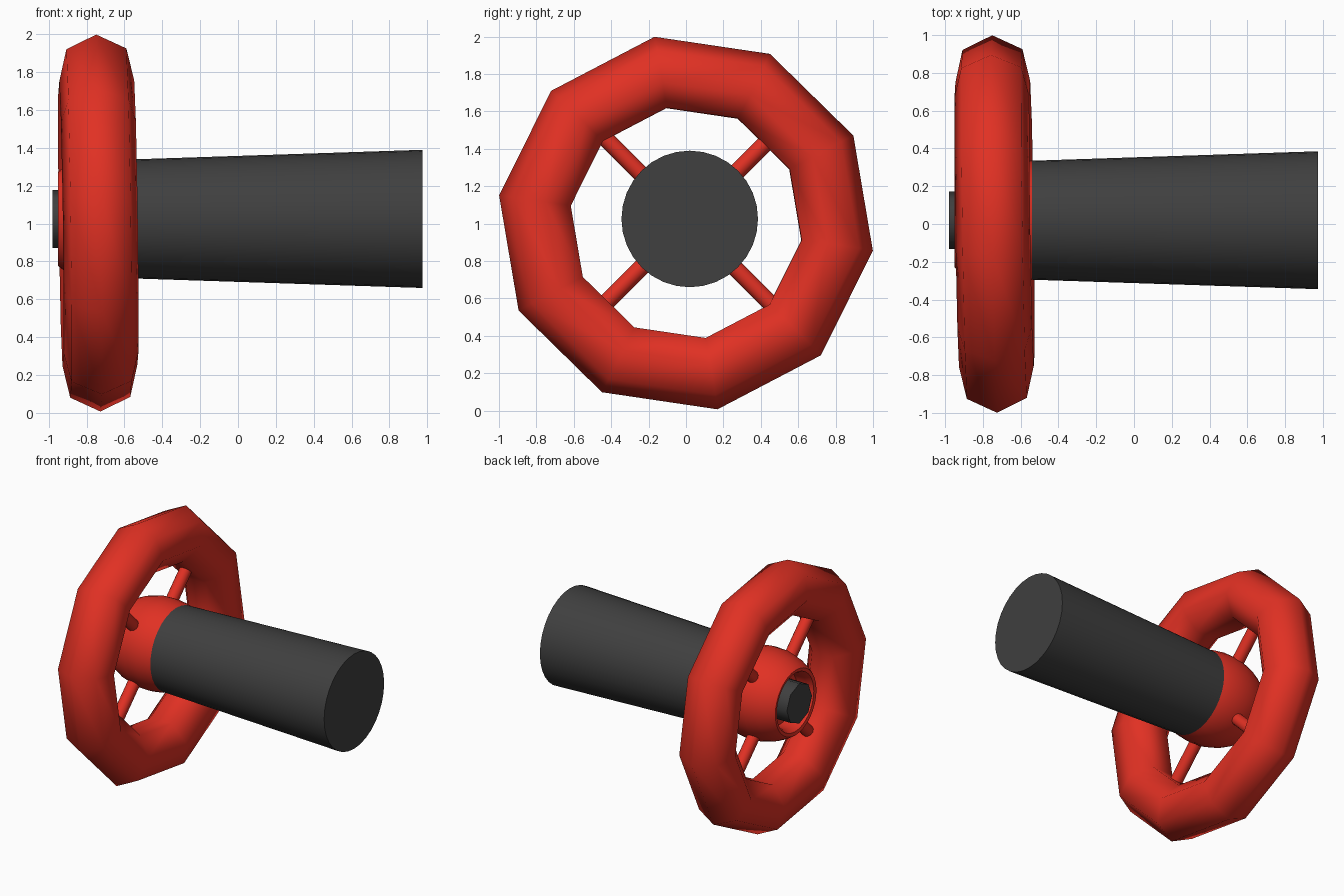
import bpy
from math import sin, cos, pi, radians
from mathutils import Matrix, Vector

if "Cube" in bpy.data.objects:
    bpy.data.objects.remove(bpy.data.objects["Cube"])

CENTRE = Vector((0, 0.02, 1.025))      # shaft axis runs along x through here


def material(name, rgb):
    m = bpy.data.materials.new(name)
    m.diffuse_color = (*rgb, 1)
    m.use_nodes = True
    m.node_tree.nodes["Principled BSDF"].inputs["Base Color"].default_value = m.diffuse_color
    return m


RED = material("red_paint", (0.75, 0.03, 0.017))
DARK = material("dark_rubber", (0.05, 0.05, 0.05))


def make(name, verts, faces, mat, angle):
    mesh = bpy.data.meshes.new(name)
    mesh.from_pydata(verts, [], faces)
    mesh.materials.append(mat)
    ob = bpy.data.objects.new(name, mesh)
    bpy.context.collection.objects.link(ob)
    bpy.ops.object.select_all(action='DESELECT')
    bpy.context.view_layer.objects.active = ob
    ob.select_set(True)
    bpy.ops.object.mode_set(mode='EDIT')
    bpy.ops.mesh.select_all(action='SELECT')
    bpy.ops.mesh.normals_make_consistent(inside=False)
    bpy.ops.object.mode_set(mode='OBJECT')
    bpy.ops.object.shade_smooth_by_angle(angle=radians(angle))
    return ob


def lathe(name, profile, sides, mat, centre=CENTRE, closed=False, phase=0, angle=40):
    """Turn (x, radius) points around the x axis."""
    verts, faces, n = [], [], len(profile)
    for i in range(sides):
        a = phase + 2 * pi * i / sides
        verts += [centre + Vector((x, r * cos(a), r * sin(a))) for x, r in profile]
    for i in range(sides):
        j = (i + 1) % sides
        for k in range(n if closed else n - 1):
            m = (k + 1) % n
            faces.append((i * n + k, j * n + k, j * n + m, i * n + m))
    if not closed:
        faces.append([i * n for i in range(sides)])
        faces.append([i * n + n - 1 for i in range(sides)])
    return make(name, verts, faces, mat, angle)


# Handwheel rim: ten segments with a seven-sided section, slightly tilted
section = [(0.203 * sin(2 * pi * k / 7), 0.807 + 0.203 * cos(2 * pi * k / 7)) for k in range(7)]
rim = lathe("wheel_rim", section, 10, RED, Vector(), True, radians(-8.4), 70)
rim.matrix_world = (Matrix.Translation((-0.738, 0, 1.003))
                    @ Matrix.Rotation(-0.0135, 4, 'Y') @ Matrix.Rotation(0.0145, 4, 'Z'))

# Barrel-shaped hub with an open recess on its outer end
lathe("hub", [(-0.5, 0.30), (-0.56, 0.322), (-0.65, 0.335), (-0.75, 0.332), (-0.85, 0.305),
              (-0.92, 0.272), (-0.95, 0.25), (-0.945, 0.225), (-0.9, 0.205), (-0.82, 0.2)],
      32, RED)

# Tapered shaft and the small axle end inside the hub recess
lathe("shaft", [(-0.54, 0.315), (0.975, 0.365)], 32, DARK)
lathe("axle_end", [(-0.98, 0.153), (-0.75, 0.153)], 8, DARK, angle=50)

# Four diagonal spokes from hub to rim
for i in range(4):
    a = pi / 4 + i * pi / 2
    d = Vector((0, cos(a), sin(a)))
    side = Vector((0, -sin(a), cos(a)))
    base = Vector((-0.74, 0.01, 1.015))
    verts = [base + d * r + 0.045 * (side * cos(t) + Vector((1, 0, 0)) * sin(t))
             for r in (0.27, 0.74) for t in [2 * pi * k / 12 for k in range(12)]]
    faces = [(k, (k + 1) % 12, (k + 1) % 12 + 12, k + 12) for k in range(12)]
    faces += [list(range(12)), list(range(12, 24))]
    make(f"spoke_{i + 1}", verts, faces, RED, 40)
